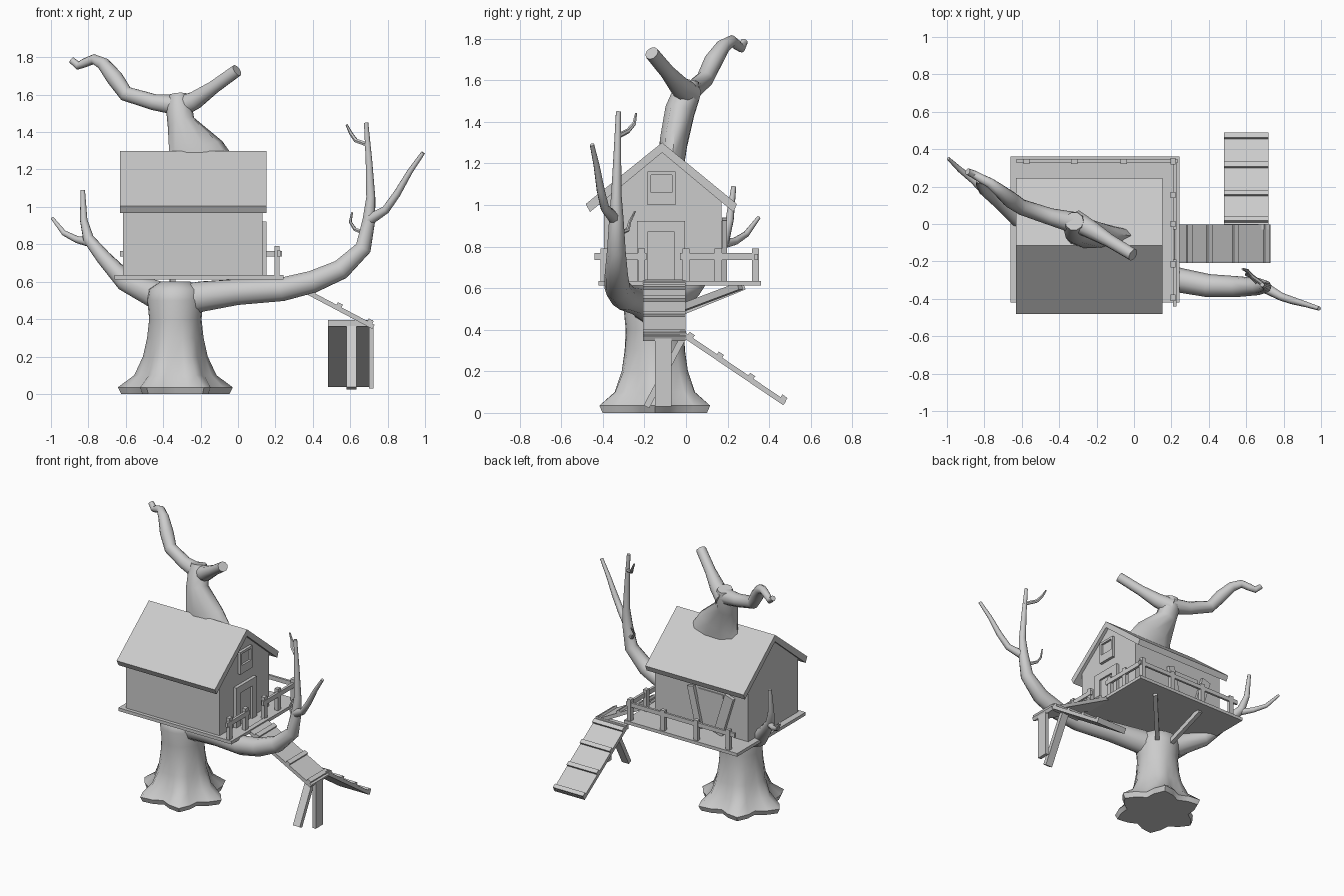
import bpy, bmesh
from math import sin, cos, pi
from mathutils import Vector as V


def finish(name, bm, smooth=False):
    bmesh.ops.recalc_face_normals(bm, faces=bm.faces)
    me = bpy.data.meshes.new(name)
    bm.to_mesh(me)
    bm.free()
    ob = bpy.data.objects.new(name, me)
    bpy.context.collection.objects.link(ob)
    if smooth:
        bpy.ops.object.select_all(action='DESELECT')
        ob.select_set(True)
        bpy.context.view_layer.objects.active = ob
        bpy.ops.object.shade_smooth_by_angle(angle=0.9)
    return ob


def loft(name, rings, smooth=True):
    bm = bmesh.new()
    loops = [[bm.verts.new(p) for p in r] for r in rings]
    n = len(loops[0])
    for a, b in zip(loops, loops[1:]):
        for i in range(n):
            j = (i + 1) % n
            bm.faces.new((a[i], a[j], b[j], b[i]))
    bm.faces.new(loops[0])
    bm.faces.new(loops[-1])
    return finish(name, bm, smooth)


def tube(name, pts, sides=10):
    # each point: x, y, z, radius and optional second radius
    P = [V(p[:3]) for p in pts]
    rings, u = [], None
    for i, p in enumerate(P):
        d = (P[min(i + 1, len(P) - 1)] - P[max(i - 1, 0)]).normalized()
        if u is None:
            u = V((0, 1, 0)) if abs(d.x) > 0.7 else V((1, 0, 0))
        u = (u - d * u.dot(d)).normalized()
        w = d.cross(u)
        r1, r2 = pts[i][3], pts[i][-1]
        rings.append([p + u * r1 * cos(2 * pi * k / sides) + w * r2 * sin(2 * pi * k / sides)
                      for k in range(sides)])
    return loft(name, rings)


def beam(name, a, b, w, h, up=(0, 0, 1)):
    # board from a to b: w sideways, h along the up direction
    a, b = V(a), V(b)
    d = (b - a).normalized()
    s = d.cross(V(up)).normalized()
    n = s.cross(d)
    sec = [s * w / 2 * i + n * h / 2 * j for i, j in ((-1, -1), (1, -1), (1, 1), (-1, 1))]
    return loft(name, [[a + q for q in sec], [b + q for q in sec]], False)


def box(name, x0, x1, y0, y1, z0, z1):
    ym, h = (y0 + y1) / 2, (z0 + z1) / 2
    return beam(name, (x0, ym, h), (x1, ym, h), y1 - y0, z1 - z0)


def prism(name, profile, x0, x1):
    return loft(name, [[(x, y, z) for y, z in profile] for x in (x0, x1)], False)


# trunk with six flared roots
rings = []
for z, r, lobe in ((0.0, .25, .16), (.035, .265, .16), (.1, .2, .1), (.2, .165, .05),
                   (.3, .148, .02), (.4, .14, 0), (.5, .15, 0), (.56, .14, 0), (.6, .08, 0)):
    rings.append([(-.335 + r * (1 + lobe * cos(6 * t)) * cos(t),
                   -.15 + r * (1 + lobe * cos(6 * t)) * sin(t), z)
                  for t in (2 * pi * k / 24 for k in range(24))])
loft("trunk", rings)

# large right branch and its twigs
tube("right_branch", [(-.4, -.15, .47, .1), (-.2, -.18, .52, .085), (0, -.24, .545, .072), (.24, -.3, .56, .066),
                      (.4, -.33, .6, .062), (.55, -.335, .665, .056), (.67, -.335, .78, .045),
                      (.7, -.335, .93, .035), (.71, -.335, 1.05, .025), (.7, -.33, 1.25, .018), (.685, -.325, 1.45, .012)])
tube("right_twig_outer", [(.7, -.34, .93, .03), (.79, -.39, .985, .022), (.85, -.41, 1.07, .02),
                          (.92, -.43, 1.19, .015), (.99, -.452, 1.29, .011)], 8)
tube("right_twig_top", [(.7, -.33, 1.33, .013), (.63, -.28, 1.355, .012), (.605, -.25, 1.39, .01), (.58, -.24, 1.44, .006)], 6)
tube("right_twig_low", [(.68, -.33, .86, .014), (.625, -.28, .88, .01), (.6, -.27, .92, .008), (.61, -.245, .97, .005)], 6)

# left branch and its twig
tube("left_branch", [(-.3, -.16, .47, .1), (-.46, -.08, .54, .075), (-.6, .02, .6, .055), (-.72, .12, .73, .04),
                     (-.8, .18, .83, .03), (-.825, .21, .93, .02), (-.83, .23, 1.09, .012)])
tube("left_twig", [(-.79, .17, .81, .025), (-.86, .235, .825, .019), (-.93, .29, .86, .015), (-.993, .35, .94, .009)], 8)

# upper tree through the roof
tube("upper_trunk", [(-.2, -.07, 1.17, .22, .06), (-.225, -.06, 1.3, .15, .07), (-.305, -.03, 1.45, .075),
                     (-.315, 0, 1.53, .07), (-.32, .015, 1.6, .05)])
tube("upper_left_limb", [(-.29, 0, 1.54, .06), (-.45, .04, 1.56, .045), (-.6, .09, 1.605, .042), (-.66, .13, 1.69, .045),
                         (-.72, .18, 1.765, .035), (-.77, .22, 1.79, .027), (-.82, .245, 1.77, .024),
                         (-.855, .265, 1.755, .022), (-.89, .28, 1.785, .018)])
tube("upper_right_limb", [(-.32, .02, 1.53, .06), (-.23, -.03, 1.57, .05), (-.13, -.09, 1.64, .036), (-.005, -.165, 1.73, .034)])

# platform and braces
box("platform", -.66, .243, -.42, .36, .612, .635)
for i, (a, b) in enumerate((((-.42, -.1, .49), (-.63, .05, .61)), ((-.34, -.04, .48), (-.35, .28, .61)),
                            ((-.26, -.06, .49), (.03, .26, .61)))):
    beam(f"brace_{i}", a, b, .03, .035)

# house walls and roof
prism("house_walls", [(-.395, .63), (.17, .63), (.17, 1.03), (-.115, 1.26), (-.395, 1.03)], -.615, .13)
prism("roof", [(-.115, 1.30), (.245, 1.005), (.228, .966), (-.115, 1.252), (-.462, .966), (-.482, 1.005)], -.63, .153)

# right gable door and window
box("door_frame_top", .12, .153, -.235, -.005, .87, .922)
for y in (-.235, -.055):
    box("door_frame_side", .12, .153, y, y + .05, .635, .88)
box("door", .12, .14, -.19, -.05, .635, .872)
for y in (-.185, -.067):
    box("window_side", .12, .15, y, y + .017, 1.0, 1.16)
for z0, z1 in ((1.0, 1.06), (1.143, 1.16)):
    box("window_bar", .12, .15, -.185, -.05, z0, z1)
box("window_pane", .12, .135, -.17, -.065, 1.05, 1.15)

# leaning boards on the back wall
box("back_panel", -.42, -.22, .16, .177, .64, .92)
beam("back_board_right", (-.24, .185, .64), (-.17, .185, .93), .05, .025, (0, 1, 0))
beam("back_board_left", (-.39, .185, .64), (-.48, .185, .93), .07, .025, (0, 1, 0))

# railing
for y in (.335, .155, 0, -.215, -.395):
    box("rail_post_side", .195, .222, y - .017, y + .017, .63, .79)
for x in (-.575, -.32, -.055):
    box("rail_post_back", x - .017, x + .017, .322, .348, .63, .78)
box("rail_back", -.63, .235, .33, .346, .735, .765)
box("rail_side_back", .208, .226, -.03, .345, .735, .768)
box("rail_side_front", .208, .226, -.44, -.19, .735, .768)


# upper ramp going right, lower ramp going back, each with cleats
def ramp(name, a, b, w, ts):
    a, b = V(a), V(b)
    beam(name, a, b, w, .025)
    d = (b - a).normalized()
    side = d.cross(V((0, 0, 1))).normalized()
    n = side.cross(d)
    for t in ts:
        c = a.lerp(b, t) + n * .016
        beam(name + "_cleat", c - side * w / 2, c + side * w / 2, .03, .024, n)


ramp("upper_ramp", (.21, -.105, .63), (.725, -.105, .358), .205, (.15, .36, .63, .95))
ramp("lower_ramp", (.6, -.01, .375), (.6, .475, .047), .24, (.05, .34, .65, .97))

# ramp supports
box("ramp_post", .7, .725, -.15, -.07, .03, .36)
beam("ramp_strut", (.607, -.19, .03), (.607, -.01, .37), .055, .03, (0, 1, 0))
box("ramp_crossbeam", .48, .72, -.03, 0, .36, .395)
